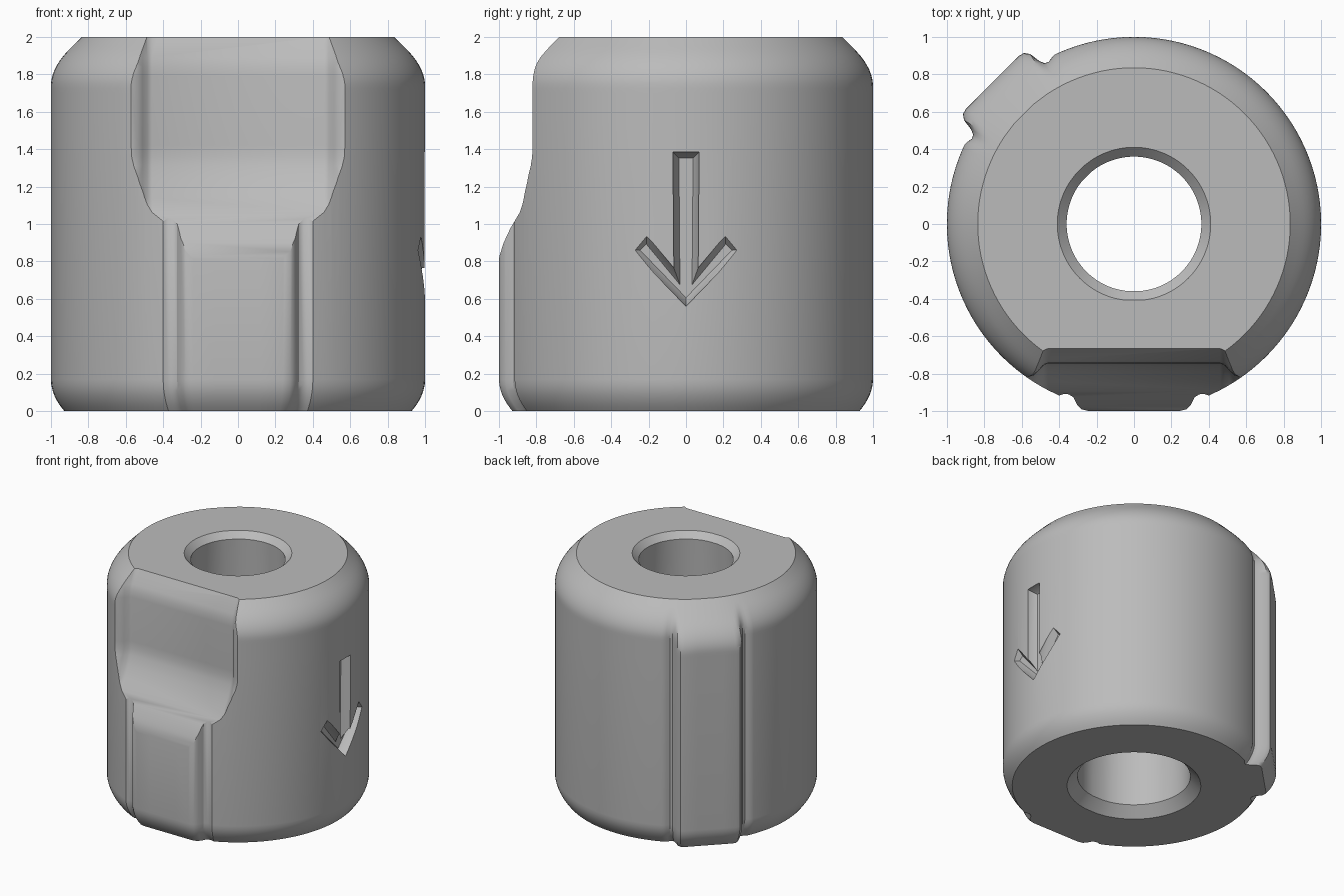
import bpy, bmesh, math

cube = bpy.data.objects.get("Cube")
if cube:
    bpy.data.objects.remove(cube)

grey = bpy.data.materials.new("plain grey")
grey.use_nodes = True
COLOUR = (0.5, 0.5, 0.5, 1)
grey.diffuse_color = COLOUR
grey.node_tree.nodes["Principled BSDF"].inputs["Base Color"].default_value = COLOUR


def loft(name, rings, closed=False):
    """Skin a stack of equal-length rings; cap the ends or close into a loop."""
    bm = bmesh.new()
    rows = [[bm.verts.new(p) for p in ring] for ring in rings]
    n = len(rows[0])
    pairs = list(zip(rows, rows[1:]))
    if closed:
        pairs.append((rows[-1], rows[0]))
    else:
        bm.faces.new(rows[0])
        bm.faces.new(rows[-1])
    for a, b in pairs:
        for i in range(n):
            j = (i + 1) % n
            bm.faces.new((a[i], a[j], b[j], b[i]))
    bmesh.ops.recalc_face_normals(bm, faces=bm.faces)
    mesh = bpy.data.meshes.new(name)
    bm.to_mesh(mesh)
    bm.free()
    mesh.materials.append(grey)
    obj = bpy.data.objects.new(name, mesh)
    bpy.context.collection.objects.link(obj)
    return obj


def smooth_min(a, b, k=0.1):
    h = max(k - abs(a - b), 0) / k
    return min(a, b) - h * h * k / 4


# Outline: a circle with two flat ribs, each flanked by shallow grooves
FRONT_RIB = [(.12, 1), (.24, 1), (.28, .99), (.305, .965), (.325, .925),
             (.35, .91), (.375, .908), (.4, .9165)]
BACK_RIB = [(.1, 1.07), (.2, 1.07), (.23, 1.062), (.25, 1.035), (.258, .975),
            (.27, .945), (.29, .935), (.315, .939), (.34, .94)]


def rib(points, facing):
    half = [(math.atan2(w, d), math.hypot(w, d)) for w, d in points]
    return [(facing + s * t, r) for s in (-1, 1) for t, r in half]


front, back = math.radians(270), math.radians(135)
outline = rib(FRONT_RIB, front) + rib(BACK_RIB, back)
for i in range(120):
    t = math.tau * i / 120
    if abs(t - front) > .43 and abs(t - back) > .36:
        outline.append((t, 1))
outline.sort()


def ring(radius, z):
    return [(radius(r) * math.cos(t), radius(r) * math.sin(t), z) for t, r in outline]


# Body: rounded foot, cone-shaped shoulder, then down through the bore
heights = [.0, .02, .04, .06, .085, .11, .14, .17, 1.55]
heights += [1.6 + .025 * i for i in range(17)]
rings = []
for z in heights:
    rings.append(ring(lambda r: smooth_min(r * smooth_min(1, .93 + z), 2.835 - z), z))
for r_bore, z in [(.41, 2), (.36, 1.95), (.43, .25), (.43, .08), (.51, 0)]:
    rings.append(ring(lambda r: r_bore, z))
body = loft("ribbed_collar", rings, closed=True)

# Recess cutter: one flared section swept up the ramp, the flat and the top slope
FLARE = [(.46, 0), (.485, -.012), (.51, -.04), (.535, -.062), (.57, -.075), (.62, -.08), (.62, -.5)]
RAMP = [(-1.012, .74), (-.997, .83), (-.975, .9), (-.94, .975), (-.89, 1.06),
        (-.84, 1.14), (-.79, 1.23), (-.76, 1.31), (-.748, 1.36), (-.745, 1.42),
        (-.745, 1.79), (-.74, 1.84), (-.725, 1.89), (-.665, 2), (-.6, 2.12)]
recess = loft("recess_cutter", [
    [(-x, y + d, z) for x, d in reversed(FLARE)] + [(x, y + d, z) for x, d in FLARE]
    for y, z in RAMP])

# Arrow cutter: downward arrow with sloping walls
half_arrow = [(.07, 1.385), (.07, .765), (.21, .94), (.29, .86)]
half_arrow[1] = (.065, .765)
arrow = [(0, .56)] + [(y, z) for y, z in reversed(half_arrow)] + [(-y, z) for y, z in half_arrow]


def inset(points, amount):
    """Mitred inset of an anticlockwise outline."""
    out = []
    for i, (px, py) in enumerate(points):
        ax, ay = points[i - 1]
        bx, by = points[(i + 1) % len(points)]
        l1, l2 = math.hypot(px - ax, py - ay), math.hypot(bx - px, by - py)
        n1 = (-(py - ay) / l1, (px - ax) / l1)
        n2 = (-(by - py) / l2, (bx - px) / l2)
        k = amount / (1 + n1[0] * n2[0] + n1[1] * n2[1])
        out.append((px + k * (n1[0] + n2[0]), py + k * (n1[1] + n2[1])))
    return out


arrow_cutter = loft("arrow_cutter", [
    [(x, y, z) for y, z in inset(arrow, d)]
    for x, d in [(.93, .032), (.985, 0), (1.08, 0)]])

# Cut both shapes, then shade
bpy.context.view_layer.objects.active = body
for cutter in (recess, arrow_cutter):
    cutter.hide_render = True
    mod = body.modifiers.new(cutter.name, 'BOOLEAN')
    mod.operation = 'DIFFERENCE'
    mod.solver = 'EXACT'
    mod.object = cutter
    bpy.ops.object.modifier_apply(modifier=mod.name)
    bpy.data.objects.remove(cutter)

bpy.ops.object.select_all(action='DESELECT')
body.select_set(True)
bpy.ops.object.shade_smooth_by_angle(angle=math.radians(32))
